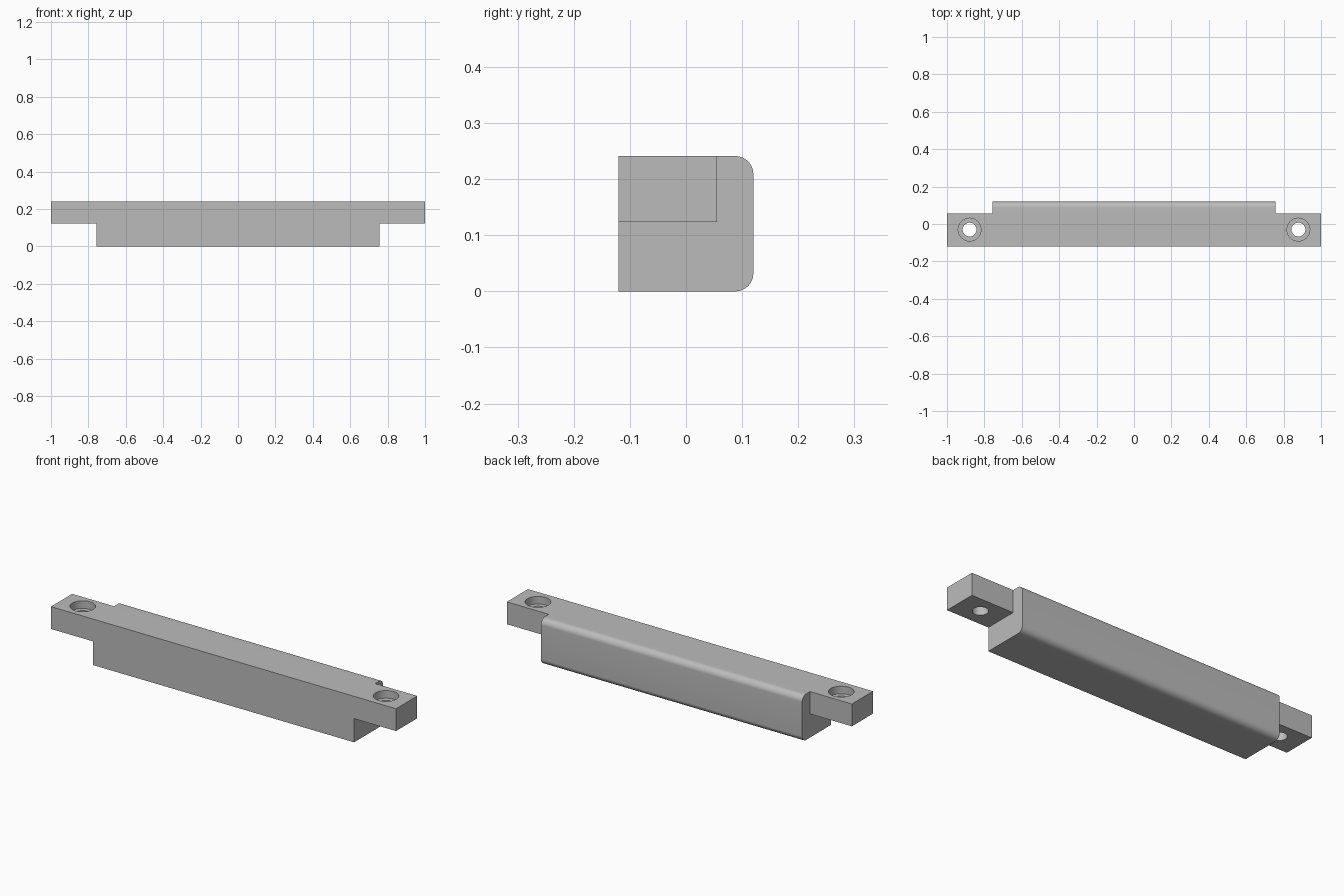
import bpy, bmesh, math

if "Cube" in bpy.data.objects:
    bpy.data.objects.remove(bpy.data.objects["Cube"], do_unlink=True)

LENGTH, BODY, HALF, TOP = 1.0, 0.757, 0.12, 0.241   # half length, half body, half depth, height
TAB_Z, TAB_Y = 0.124, 0.055                         # underside and back of the end tabs
HOLE_X, HOLE_Y, HOLE_R = 0.879, -0.03, 0.037
BORE_R, BORE_DEPTH, FILLET = 0.061, 0.04, 0.032

grey = bpy.data.materials.new("plain grey")
grey.use_nodes = True
colour = (0.5, 0.5, 0.5, 1)
grey.diffuse_color = colour
grey.node_tree.nodes["Principled BSDF"].inputs["Base Color"].default_value = colour


def make_object(name, bm):
    bmesh.ops.recalc_face_normals(bm, faces=bm.faces)
    mesh = bpy.data.meshes.new(name)
    bm.to_mesh(mesh)
    bm.free()
    mesh.materials.append(grey)
    obj = bpy.data.objects.new(name, mesh)
    bpy.context.collection.objects.link(obj)
    return obj


def box(name, low, high):
    bm = bmesh.new()
    bmesh.ops.create_cube(bm, size=1)
    for v in bm.verts:
        v.co = [(a + b) / 2 + c * (b - a) for a, b, c in zip(low, high, v.co)]
    return make_object(name, bm)


def cylinder(name, x, radius, low, high):
    bm = bmesh.new()
    bmesh.ops.create_cone(bm, cap_ends=True, segments=48, radius1=radius,
                          radius2=radius, depth=high - low)
    bmesh.ops.translate(bm, verts=bm.verts, vec=(x, HOLE_Y, (low + high) / 2))
    return make_object(name, bm)


def cut(target, cutter):
    mod = target.modifiers.new("cut", "BOOLEAN")
    mod.operation, mod.solver, mod.object = "DIFFERENCE", "EXACT", cutter
    bpy.context.view_layer.objects.active = target
    bpy.ops.object.modifier_apply(modifier=mod.name)
    bpy.data.objects.remove(cutter, do_unlink=True)


# Bar profile with square front edges and rounded back edges
profile = [(-HALF, TOP), (-HALF, 0)]
for z, start in ((FILLET, -90), (TOP - FILLET, 0)):
    for i in range(13):
        a = math.radians(start + 90 * i / 12)
        profile.append((HALF - FILLET + FILLET * math.cos(a), z + FILLET * math.sin(a)))

bm = bmesh.new()
end = bm.faces.new([bm.verts.new((-LENGTH, y, z)) for y, z in profile])
grown = bmesh.ops.extrude_face_region(bm, geom=[end], use_keep_orig=True)
verts = [g for g in grown["geom"] if isinstance(g, bmesh.types.BMVert)]
bmesh.ops.translate(bm, verts=verts, vec=(2 * LENGTH, 0, 0))
bar = make_object("mounting_bar", bm)

# End tabs: clear the space below and behind, then drill counterbored holes
for side in (-1, 1):
    x0, x1 = sorted((side * BODY, side * (LENGTH + 0.1)))
    cut(bar, box("under_cutter", (x0, -0.3, -0.1), (x1, 0.3, TAB_Z)))
    cut(bar, box("back_cutter", (x0, TAB_Y, -0.2), (x1, 0.4, 0.5)))
    cut(bar, cylinder("hole_cutter", side * HOLE_X, HOLE_R, 0.05, 0.4))
    cut(bar, cylinder("bore_cutter", side * HOLE_X, BORE_R, TOP - BORE_DEPTH, 0.4))

# Smooth the fillets and holes, keep the other edges crisp
bpy.ops.object.select_all(action="DESELECT")
bar.select_set(True)
bpy.context.view_layer.objects.active = bar
bpy.ops.object.shade_smooth_by_angle(angle=math.radians(30))
